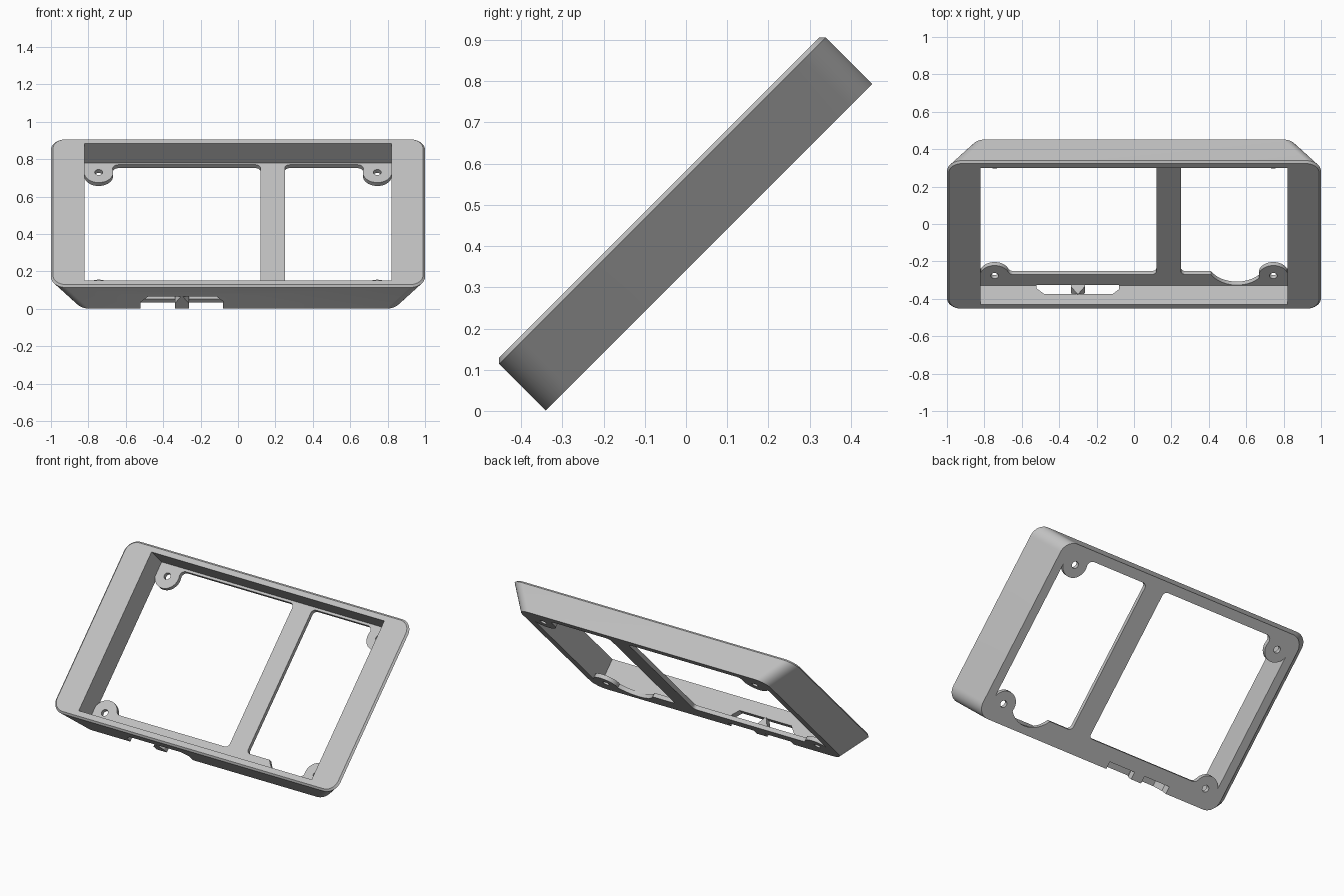
import bpy, bmesh, math
from mathutils import Matrix, Vector

if "Cube" in bpy.data.objects:
    bpy.data.objects.remove(bpy.data.objects["Cube"])

grey = bpy.data.materials.new("light_grey")
grey.use_nodes = True
grey.diffuse_color = (0.53, 0.53, 0.53, 1)
grey.node_tree.nodes["Principled BSDF"].inputs["Base Color"].default_value = (0.53, 0.53, 0.53, 1)

# Sizes in the frame's own plane: x across, y up the slope, z towards the front
DEPTH, PLATE = 0.171, 0.026
HALF_V, POCKET_X, POCKET_V = 0.56, 0.82, 0.517
OPEN_LOW, OPEN_HIGH = -0.435, 0.502


def arc(cx, cy, r, a0, a1, n):
    """Points along a circular arc, angles in degrees."""
    return [(cx + r * math.cos(math.radians(a0 + (a1 - a0) * i / n)),
             cy + r * math.sin(math.radians(a0 + (a1 - a0) * i / n))) for i in range(n + 1)]


def rounded_rect(x0, x1, y0, y1, r, n=6):
    pts = []
    for k, (cx, cy) in enumerate([(x1 - r, y1 - r), (x0 + r, y1 - r),
                                  (x0 + r, y0 + r), (x1 - r, y0 + r)]):
        pts += arc(cx, cy, r, 90 * k, 90 * k + 90, n)
    return pts


def loft(name, rings):
    """Closed solid through rings of matching 3D points."""
    bm = bmesh.new()
    loops = [[bm.verts.new(p) for p in ring] for ring in rings]
    for a, b in zip(loops, loops[1:]):
        for i in range(len(a)):
            j = (i + 1) % len(a)
            bm.faces.new((a[i], a[j], b[j], b[i]))
    bm.faces.new(loops[0][::-1])
    bm.faces.new(loops[-1])
    bmesh.ops.recalc_face_normals(bm, faces=bm.faces)
    mesh = bpy.data.meshes.new(name)
    bm.to_mesh(mesh)
    bm.free()
    mesh.materials.append(grey)
    ob = bpy.data.objects.new(name, mesh)
    bpy.context.collection.objects.link(ob)
    return ob


def prism(pts, lo, hi, along_v=False):
    """Extrude a 2D outline along the depth, or along the slope."""
    if along_v:
        return loft("helper", [[(x, t, z) for x, z in pts] for t in (lo, hi)])
    return loft("helper", [[(x, y, t) for x, y in pts] for t in (lo, hi)])


def combine(tool, operation):
    """Apply a boolean to the frame and discard the helper."""
    tool.hide_render = True
    mod = frame.modifiers.new("cut", "BOOLEAN")
    mod.operation, mod.solver, mod.object = operation, "EXACT", tool
    bpy.ops.object.modifier_apply(modifier=mod.name)
    bpy.data.objects.remove(tool)


# Frame body: sides flare out towards the front, front edge is chamfered
levels = [(0.875, HALF_V, 0.08, 0), (1.0, HALF_V, 0.08, DEPTH - 0.011),
          (0.989, HALF_V - 0.011, 0.069, DEPTH)]
frame = loft("bezel_frame", [[(x, y, z) for x, y in rounded_rect(-hx, hx, -hv, hv, r, 12)]
                             for hx, hv, r, z in levels])
bpy.context.view_layer.objects.active = frame
frame.select_set(True)

# Front pocket, leaving a thin back plate
combine(prism([(-POCKET_X, -POCKET_V), (POCKET_X, -POCKET_V),
               (POCKET_X, POCKET_V), (-POCKET_X, POCKET_V)], PLATE, 0.3), "DIFFERENCE")

# Two openings in the back plate, leaving the upright bar between them
for x0, x1 in [(-POCKET_X, 0.12), (0.25, POCKET_X)]:
    combine(prism(rounded_rect(x0, x1, OPEN_LOW, OPEN_HIGH, 0.025), -0.1, PLATE + 0.01), "DIFFERENCE")

# Round relief in the lower edge of the right opening
combine(prism(arc(0.55, -0.354, 0.161, 0, 350, 35), -0.1, PLATE + 0.01), "DIFFERENCE")


def tab(side, top, fillet):
    """Round screw tab that blends into the plate edge."""
    r, cx, cv = 0.078, 0.745, 0.445
    edge = cv - OPEN_HIGH if top else -OPEN_LOW - cv
    edge = edge if top else 0.01
    if fillet:
        h = edge + fillet
        w = math.sqrt((r + fillet) ** 2 - h * h)
        a = math.degrees(math.atan2(h, w))
        pts = arc(0, 0, r, a, 180, 18)
        pts += [(-r, edge - 0.012), (w, edge - 0.012)]
        pts += arc(-0 + w, h, fillet, 270, 180 + a, 6)[:-1]
    else:
        pts = arc(0, 0, r, 0, 350, 35)
    flip = -1 if top else 1
    return prism([(side * (cx - x), flip * (y - cv)) for x, y in pts], 0, PLATE)


for side in (-1, 1):
    for top in (True, False):
        relief_side = side > 0 and not top
        combine(tab(side, top, 0 if relief_side else 0.03), "UNION")
        v = 0.445 if top else -0.445
        combine(prism(arc(side * 0.745, v, 0.021, 0, 345, 23), -0.1, PLATE + 0.05), "DIFFERENCE")

# Cable slot through the lower wall, with a pointed support in its middle
combine(prism([(-0.52, -0.1), (-0.08, -0.1), (-0.08, 0.055), (-0.115, 0.092),
               (-0.48, 0.092), (-0.52, 0.05)], -0.7, -0.515, True), "DIFFERENCE")
combine(prism([(-0.337, 0), (-0.263, 0), (-0.263, 0.04), (-0.297, 0.095),
               (-0.303, 0.095), (-0.337, 0.04)], -HALF_V, -0.512, True), "UNION")

# Lean the frame back by 45 degrees and stand it on the ground
frame.data.transform(Matrix.Translation(Vector((0, 0.056, 0.397))) @ Matrix.Rotation(math.pi / 4, 4, "X"))
bpy.ops.object.shade_smooth_by_angle(angle=math.radians(30))
